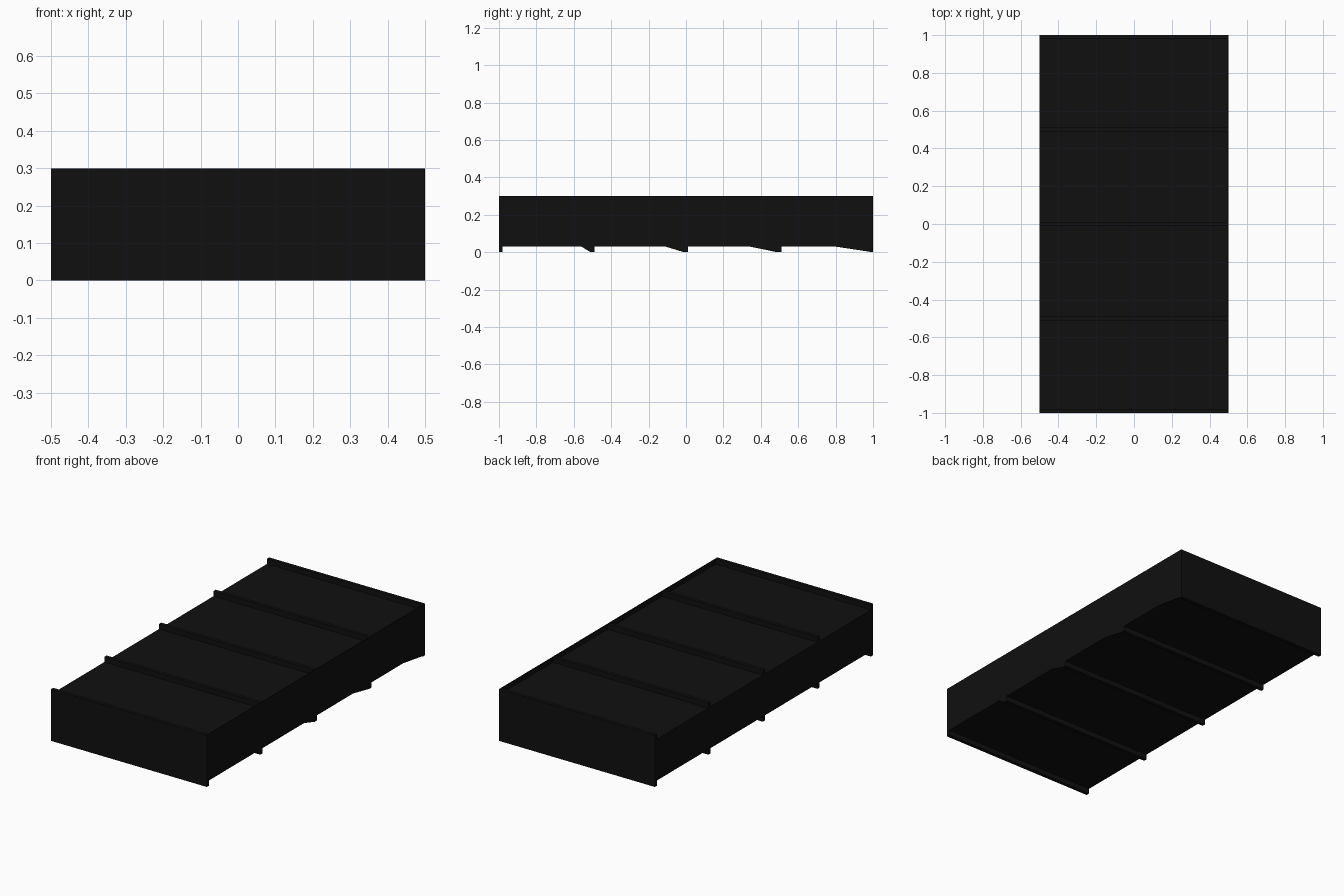
import bpy
import bmesh

cube = bpy.data.objects.get("Cube")
if cube:
    bpy.data.objects.remove(cube, do_unlink=True)

black = bpy.data.materials.new("matte_black")
black.use_nodes = True
colour = (0.005, 0.005, 0.005, 1)
black.diffuse_color = colour
black.node_tree.nodes["Principled BSDF"].inputs["Base Color"].default_value = colour

HALF_W, HALF_L, TOP = 0.5, 1.0, 0.3
STEP = 0.03       # how far the ribs stand out above and below the body
RIB = 0.02        # rib thickness
RIBS = [-0.5, 0, 0.5]


def prism(name, outline, x0, x1):
    """Extrude a (y, z) outline along x."""
    bm = bmesh.new()
    face = bm.faces.new([bm.verts.new((x0, y, z)) for y, z in outline])
    moved = bmesh.ops.extrude_face_region(bm, geom=[face])["geom"]
    verts = [g for g in moved if isinstance(g, bmesh.types.BMVert)]
    bmesh.ops.translate(bm, verts=verts, vec=(x1 - x0, 0, 0))
    bmesh.ops.recalc_face_normals(bm, faces=bm.faces)
    mesh = bpy.data.meshes.new(name)
    bm.to_mesh(mesh)
    bm.free()
    mesh.materials.append(black)
    obj = bpy.data.objects.new(name, mesh)
    bpy.context.collection.objects.link(obj)
    return obj


def rect(y0, y1, z0, z1):
    return [(y0, z0), (y1, z0), (y1, z1), (y0, z1)]


# Long body slab between the two end plates
inner = HALF_L - RIB / 2
prism("body", rect(-inner, inner, STEP, TOP - STEP), -HALF_W, HALF_W - 0.002)

# Full-height end plates and cross ribs
prism("front_plate", rect(-HALF_L, -HALF_L + RIB, 0, TOP), -HALF_W, HALF_W)
prism("back_plate", rect(HALF_L - RIB, HALF_L, 0, TOP), -HALF_W, HALF_W)
for i, y in enumerate(RIBS):
    prism(f"rib_{i + 1}", rect(y - RIB / 2, y + RIB / 2, 0, TOP), -HALF_W, HALF_W)

# Thin side web: flush top edge, with a slanted tooth running down to each rib
outline = [(HALF_L, TOP), (-HALF_L, TOP), (-HALF_L, 0), (-HALF_L + RIB, STEP)]
slope = 1 - STEP / TOP
for foot in [y + RIB / 2 for y in RIBS] + [HALF_L]:
    tip = foot - RIB if foot < HALF_L else foot
    outline.append((-HALF_L + slope * (tip + HALF_L), STEP))
    outline.append((tip, 0))
    if foot < HALF_L:
        outline += [(foot, 0), (foot, STEP)]
prism("side_web", outline, HALF_W - 0.004, HALF_W)
